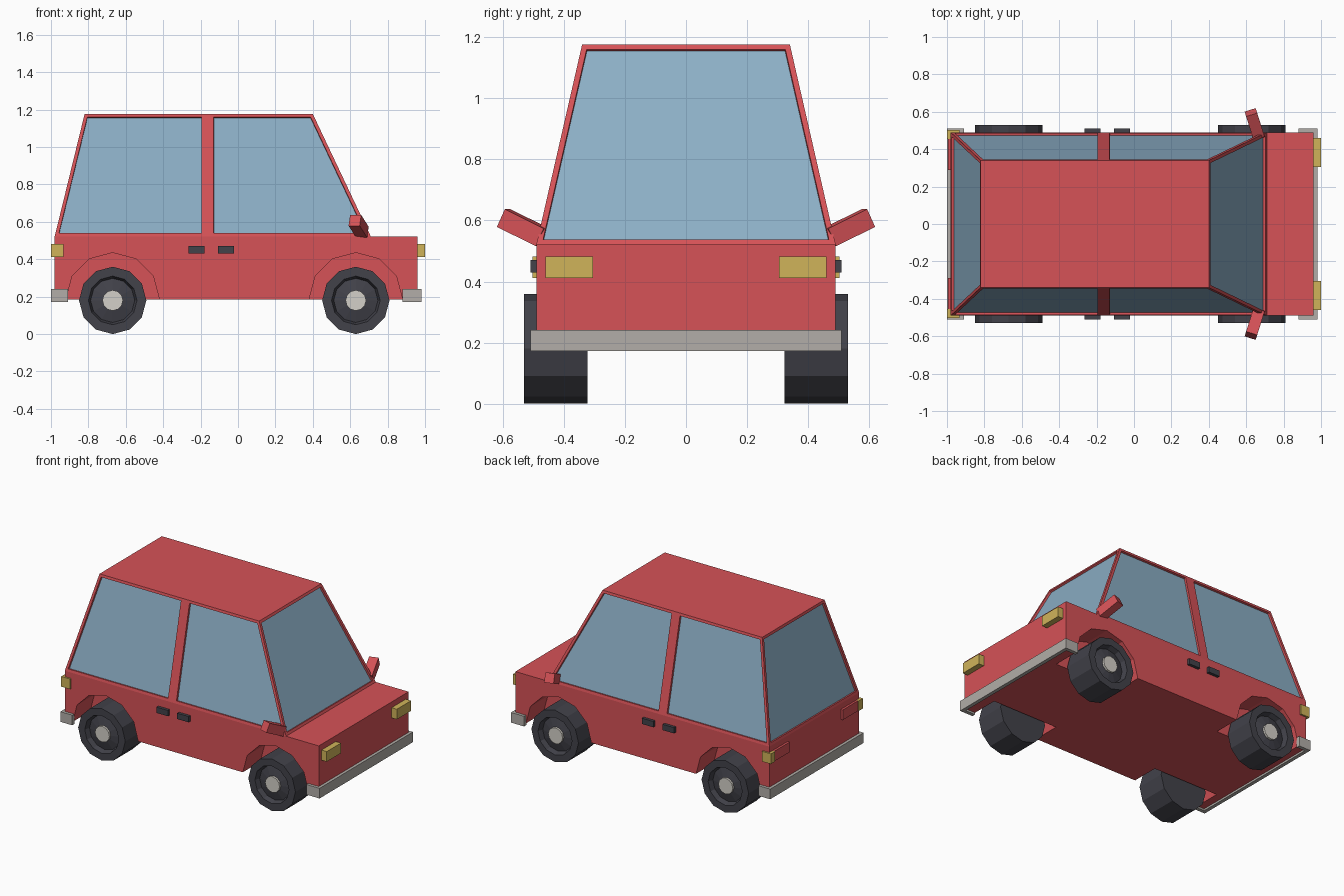
import bpy, bmesh, math
from mathutils import Vector

if "Cube" in bpy.data.objects:
    bpy.data.objects.remove(bpy.data.objects["Cube"])


def mat(name, rgb):
    m = bpy.data.materials.new(name)
    m.diffuse_color = (*rgb, 1)
    m.use_nodes = True
    m.node_tree.nodes["Principled BSDF"].inputs["Base Color"].default_value = m.diffuse_color
    return m


RED = mat("red paint", (0.67, 0.084, 0.095))
GLASS = mat("blue glass", (0.262, 0.428, 0.565))
YELLOW = mat("yellow lamp", (0.63, 0.456, 0.102))
GREY = mat("bumper grey", (0.445, 0.423, 0.392))
DARK = mat("dark rubber", (0.054, 0.054, 0.068))
PALE = mat("pale hub", (0.658, 0.631, 0.578))


def finish(bm, name, *mats):
    bmesh.ops.recalc_face_normals(bm, faces=bm.faces)
    me = bpy.data.meshes.new(name)
    bm.to_mesh(me)
    bm.free()
    for m in mats:
        me.materials.append(m)
    ob = bpy.data.objects.new(name, me)
    bpy.context.collection.objects.link(ob)
    return ob


def box(name, m, x, y, z):
    bm = bmesh.new()
    bmesh.ops.create_cube(bm, size=1)
    for v in bm.verts:
        v.co = Vector([(r[0] + r[1]) / 2 + c * (r[1] - r[0]) for r, c in zip((x, y, z), v.co)])
    return finish(bm, name, m)


def side(s, a, b):
    return sorted((s * a, s * b))


def extrude_profile(name, m, pts, y0, y1):
    bm = bmesh.new()
    f = bm.faces.new([bm.verts.new((x, y0, z)) for x, z in pts])
    r = bmesh.ops.extrude_face_region(bm, geom=[f])
    vs = [g for g in r["geom"] if isinstance(g, bmesh.types.BMVert)]
    bmesh.ops.translate(bm, vec=(0, y1 - y0, 0), verts=vs)
    return finish(bm, name, m)


def lathe(name, m, prof, x, z, s, n=12):
    # spin (radius, y) points around the axle
    bm = bmesh.new()
    rings = [[bm.verts.new((x + r * math.cos(2 * math.pi * i / n), s * y,
                            z + r * math.sin(2 * math.pi * i / n))) for i in range(n)]
             for r, y in prof]
    for a, b in zip(rings, rings[1:]):
        for i in range(n):
            j = (i + 1) % n
            bm.faces.new((a[i], a[j], b[j], b[i]))
    bm.faces.new(rings[0])
    bm.faces.new(rings[-1])
    return finish(bm, name, m)


AXLES = (-0.67, 0.63)
X0, X1, ZB, ZT, W, WI = -0.98, 0.96, 0.185, 0.522, 0.49, 0.30

# Lower body: central tub plus side panels with wheel arches
box("body_tub", RED, (X0, X1), (-WI, WI), (ZB, ZT))
outline = [(X0, ZT), (X0, ZB)]
for ax in AXLES:
    outline += [(ax - 0.25 * math.cos(math.radians(30 * k)),
                 ZB + 0.25 * math.sin(math.radians(30 * k))) for k in range(7)]
outline += [(X1, ZB), (X1, ZT)]
for s, tag in ((-1, "right"), (1, "left")):
    extrude_profile("side_panel_" + tag, RED, outline, s * WI, s * W)

# Cabin: tapered frame with recessed glass
bm = bmesh.new()
xb = (X0, -0.177, -0.148, 0.71)
xt = (-0.82, -0.177, -0.148, 0.40)
low, top = {}, {}
for s in (-1, 1):
    low[s] = [bm.verts.new((x, s * W, ZT)) for x in xb]
    top[s] = [bm.verts.new((x, s * 0.34, 1.177)) for x in xt]
panes = []
for s in (-1, 1):
    for i in range(3):
        f = bm.faces.new((low[s][i], low[s][i + 1], top[s][i + 1], top[s][i]))
        if i != 1:
            panes.append(f)
for i in (0, 3):
    panes.append(bm.faces.new((low[-1][i], low[1][i], top[1][i], top[-1][i])))
for d in (low, top):
    bm.faces.new(d[-1] + d[1][::-1])
bmesh.ops.recalc_face_normals(bm, faces=bm.faces)
bmesh.ops.inset_individual(bm, faces=panes, thickness=0.018, use_even_offset=True)
bmesh.ops.inset_individual(bm, faces=panes, thickness=0.001, depth=-0.013, use_even_offset=True)
for f in panes:
    f.material_index = 1
finish(bm, "cabin", RED, GLASS)

# Wheels with dished faces and pale hubs
tyre = [(0.05, 0.322), (0.18, 0.322), (0.18, 0.53), (0.13, 0.53), (0.118, 0.495), (0.05, 0.512)]
for s, tag in ((-1, "right"), (1, "left")):
    for ax, end in zip(AXLES, ("rear", "front")):
        lathe(f"wheel_{end}_{tag}", DARK, tyre, ax, 0.18, s)
        lathe(f"hub_{end}_{tag}", PALE, [(0.055, 0.49), (0.055, 0.525)], ax, 0.18, s)

# Bumpers wrap round the corners
for end, xf, xi, xe in (("front", 0.98, 0.955, 0.88), ("rear", -1.0, -0.975, -0.91)):
    box(f"bumper_{end}", GREY, sorted((xf, xi)), (-0.51, 0.51), (0.172, 0.242))
    for s, tag in ((-1, "right"), (1, "left")):
        box(f"bumper_end_{end}_{tag}", GREY, sorted((xf, xe)), side(s, 0.485, 0.51), (0.172, 0.242))

for s, tag in ((-1, "right"), (1, "left")):
    # Lamps
    box("headlamp_" + tag, YELLOW, (0.95, 1.0), side(s, 0.305, 0.46), (0.412, 0.482))
    box("corner_lamp_" + tag, YELLOW, (-1.0, -0.932), side(s, 0.455, 0.502), (0.412, 0.482))
    box("tail_lamp_" + tag, RED, (-0.995, -0.97), side(s, 0.29, 0.455), (0.412, 0.482))
    # Door handles
    for i, x in enumerate((-0.222, -0.064)):
        box(f"door_handle_{i}_{tag}", DARK, (x - 0.043, x + 0.043), side(s, 0.48, 0.51), (0.43, 0.47))
    # Wing mirror: a block leaning out, up and back
    a, b = Vector((0.665, 0.47, 0.545)), Vector((0.625, 0.597, 0.608))
    d = (b - a).normalized()
    u = d.cross(Vector((0, 0, 1))).normalized()
    w = u.cross(d)
    bm = bmesh.new()
    bmesh.ops.create_cube(bm, size=1)
    for v in bm.verts:
        c = v.co
        p = (a + b) / 2 + d * c.x * (b - a).length + u * c.y * 0.062 + w * c.z * 0.064
        v.co = (p.x, s * p.y, p.z)
    finish(bm, "wing_mirror_" + tag, RED)
